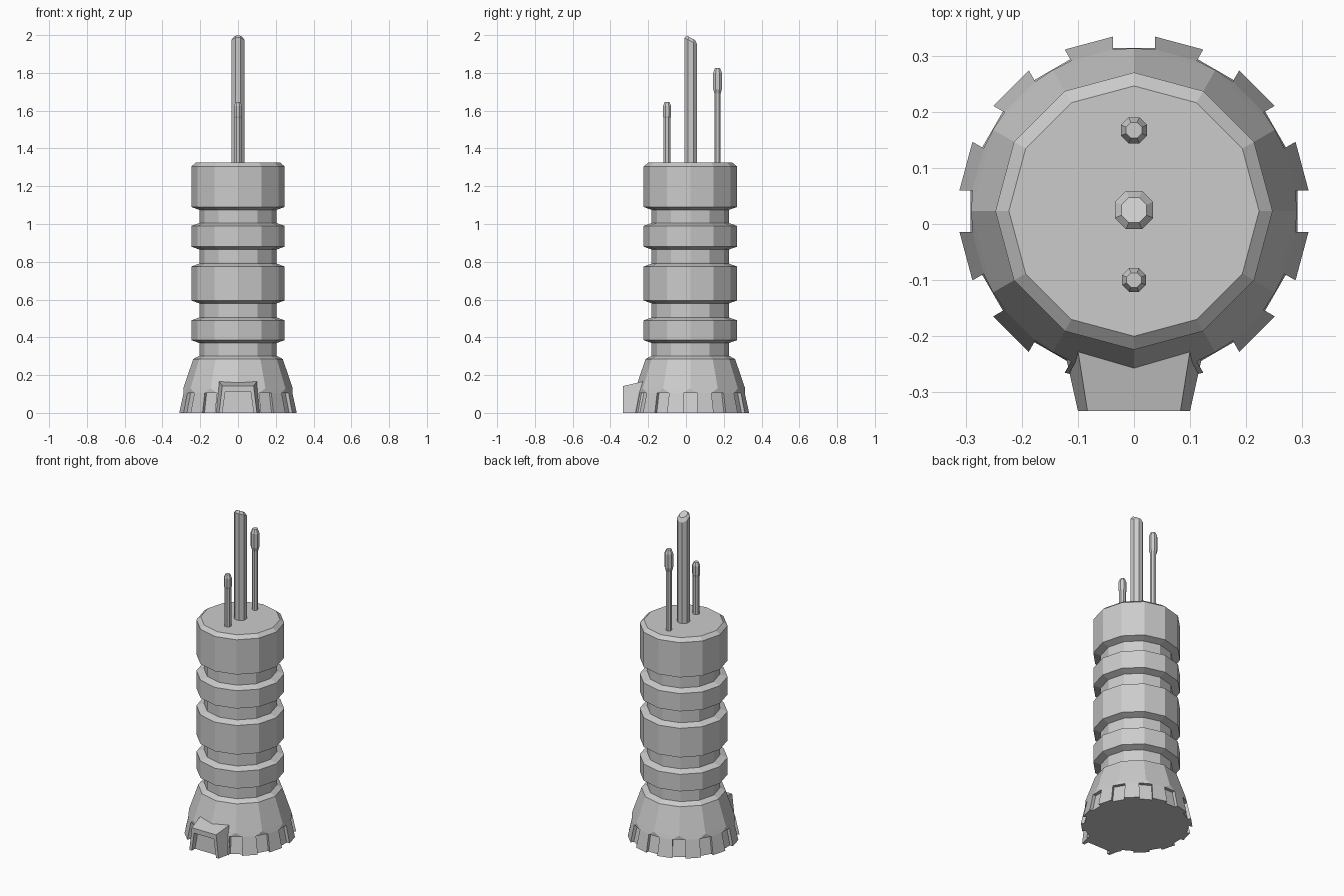
import bpy, bmesh
from math import sin, cos, pi, tan
from mathutils import Vector

cube = bpy.data.objects.get("Cube")
if cube:
    bpy.data.objects.remove(cube, do_unlink=True)

CY = 0.023  # tower axis

grey = bpy.data.materials.new("plain grey")
grey.use_nodes = True
colour = (0.6, 0.6, 0.6, 1)
grey.diffuse_color = colour
grey.node_tree.nodes["Principled BSDF"].inputs["Base Color"].default_value = colour


def finish(name, bm, y=0.0):
    bmesh.ops.recalc_face_normals(bm, faces=bm.faces)
    mesh = bpy.data.meshes.new(name)
    bm.to_mesh(mesh)
    bm.free()
    mesh.materials.append(grey)
    ob = bpy.data.objects.new(name, mesh)
    ob.location.y = y
    bpy.context.collection.objects.link(ob)
    return ob


def lathe(name, profile, sides, y, turn=0.0, slant=0.0):
    """Stack of polygon rings (radius, height); slant tilts the last two rings."""
    bm = bmesh.new()
    rings = []
    for i, (r, z) in enumerate(profile):
        k = slant if i >= len(profile) - 2 else 0
        angles = [2 * pi * j / sides + turn for j in range(sides)]
        rings.append([bm.verts.new((r * cos(a), r * sin(a), z - k * r * sin(a)))
                      for a in angles])
    for a, b in zip(rings, rings[1:]):
        for j in range(sides):
            n = (j + 1) % sides
            bm.faces.new((a[j], a[n], b[n], b[j]))
    bm.faces.new(rings[0])
    bm.faces.new(rings[-1])
    return finish(name, bm, y)


def prism(name, front, back):
    """Solid between two matching outlines."""
    bm = bmesh.new()
    f = [bm.verts.new(p) for p in front]
    b = [bm.verts.new(p) for p in back]
    bm.faces.new(f)
    bm.faces.new(b)
    for j in range(len(f)):
        n = (j + 1) % len(f)
        bm.faces.new((f[j], f[n], b[n], b[j]))
    return finish(name, bm)


# Flared base with a notch at every corner but the front one
def notched_base():
    bm = bmesh.new()
    half, depth, sides = 0.037, 0.02, 12
    levels = ((0.0, 0.321), (0.105, 0.298))
    low, lip = [], []
    for ring, (z, r) in zip((low, lip), levels):
        for j in range(sides):
            a = 2 * pi * j / sides
            out = Vector((cos(a), sin(a), 0))
            side = Vector((-sin(a), cos(a), 0))
            d = r - half * tan(pi / sides)
            cut = 0.002 if j == 9 else depth
            ring.append([bm.verts.new(out * (d - c) + side * s + Vector((0, 0, z)))
                         for s, c in ((-half, 0), (-half, cut), (half, cut), (half, 0))])
    shoulder, top = [[bm.verts.new((r * cos(2 * pi * j / sides), r * sin(2 * pi * j / sides), z))
                      for j in range(sides)] for r, z in ((0.29, 0.13), (0.237, 0.285))]
    for j in range(sides):
        n = (j + 1) % sides
        for k in range(3):
            bm.faces.new((low[j][k], low[j][k + 1], lip[j][k + 1], lip[j][k]))
        bm.faces.new(lip[j])
        bm.faces.new((lip[j][0], lip[j][3], shoulder[j]))
        bm.faces.new((low[j][3], low[n][0], lip[n][0], lip[j][3]))
        bm.faces.new((lip[j][3], lip[n][0], shoulder[n], shoulder[j]))
        bm.faces.new((shoulder[j], shoulder[n], top[n], top[j]))
    bm.faces.new([v for group in low for v in group])
    bm.faces.new(top)
    return finish("flared_base", bm, CY)


notched_base()

# Banded tower: narrow neck with wide rings
neck, wide = 0.205, 0.247
profile = [(0.237, 0.285), (neck, 0.302)]
for bottom, top in ((0.385, 0.49), (0.595, 0.775), (0.88, 0.99)):
    profile += [(neck, bottom - 0.015), (wide, bottom), (wide, top), (neck, top + 0.015)]
profile += [(neck, 1.075), (wide, 1.09), (wide, 1.305), (0.223, 1.325)]
lathe("banded_tower", profile, 12, CY)

# Antennas on the roof
eighth = pi / 8
lathe("main_mast", [(0.037, 1.32), (0.037, 1.968), (0.024, 1.986)], 8, 0.025, eighth, 0.53)
lathe("rear_antenna", [(0.018, 1.32), (0.018, 1.69), (0.025, 1.715),
                       (0.025, 1.8), (0.015, 1.825)], 8, 0.167, eighth)
lathe("front_antenna", [(0.02, 1.32), (0.02, 1.56), (0.023, 1.57),
                        (0.023, 1.625), (0.014, 1.645)], 8, -0.1, eighth)

# Doorway: arch frame and a plain recessed door


def arch(y, foot, head, height, in_foot, in_head, in_height):
    right = [(foot, y, 0), (head, y, height), (in_head, y, in_height), (in_foot, y, 0)]
    left = [(-x, yy, z) for x, yy, z in right]
    return [right[0], right[1], left[1], left[0], left[3], left[2], right[2], right[3]]


prism("door_frame", arch(-0.333, 0.1, 0.083, 0.142, 0.083, 0.067, 0.112),
      arch(-0.225, 0.124, 0.1, 0.167, 0.083, 0.067, 0.112))
prism("door", [(-0.084, -0.302, 0), (0.084, -0.302, 0), (0.068, -0.295, 0.113), (-0.068, -0.295, 0.113)],
      [(-0.084, -0.24, 0), (0.084, -0.24, 0), (0.068, -0.22, 0.113), (-0.068, -0.22, 0.113)])
